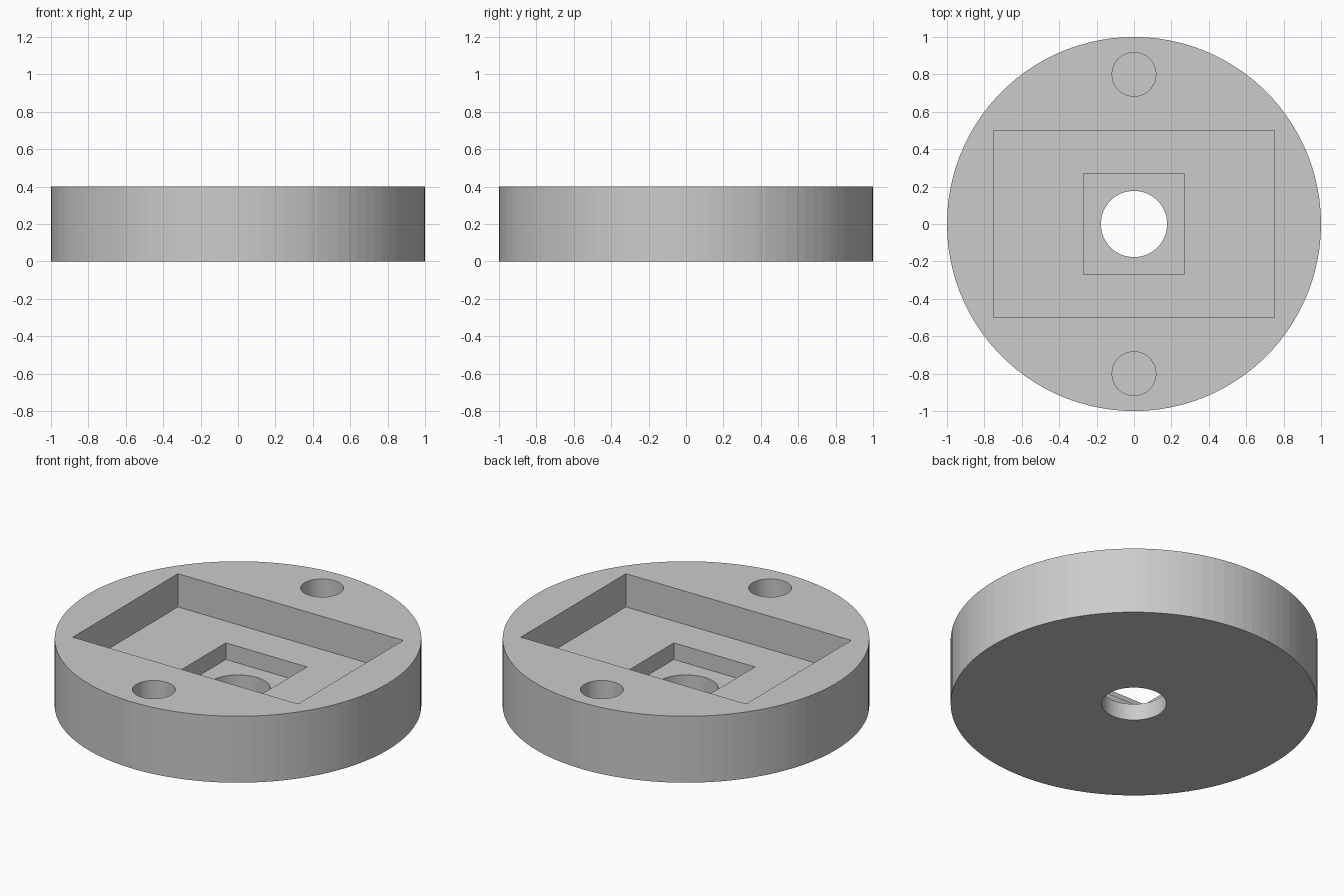
import bpy

if "Cube" in bpy.data.objects:
    bpy.data.objects.remove(bpy.data.objects["Cube"])

SIDES = 100

grey = bpy.data.materials.new("plain grey")
grey.diffuse_color = (0.6, 0.6, 0.6, 1)
grey.use_nodes = True
grey.node_tree.nodes["Principled BSDF"].inputs["Base Color"].default_value = grey.diffuse_color


def cylinder(name, radius, z0, z1, x=0, y=0):
    bpy.ops.mesh.primitive_cylinder_add(vertices=SIDES, radius=radius, depth=z1 - z0,
                                        location=(x, y, (z0 + z1) / 2))
    obj = bpy.context.object
    obj.name = name
    # Turn the corners onto the x axis
    obj.data.materials.append(grey)
    return obj


def box(name, width, length, z0, z1):
    bpy.ops.mesh.primitive_cube_add(size=1, location=(0, 0, (z0 + z1) / 2))
    obj = bpy.context.object
    obj.name = name
    obj.scale = (width, length, z1 - z0)
    obj.data.materials.append(grey)
    return obj


# Round base plate
base = cylinder("round_base", 1.0, 0, 0.4)

# Stepped pockets, centre through hole and two blind screw holes
cutters = [
    box("wide_pocket_cutter", 1.5, 1.0, 0.2, 0.6),
    box("square_pocket_cutter", 0.54, 0.54, 0.1, 0.5),
    cylinder("centre_hole_cutter", 0.177, -0.1, 0.3),
    cylinder("back_hole_cutter", 0.117, 0.2, 0.5, y=0.8),
    cylinder("front_hole_cutter", 0.117, 0.2, 0.5, y=-0.8),
]

for cutter in cutters:
    cutter.hide_render = True
    cutter.hide_set(True)
    cut = base.modifiers.new(cutter.name, 'BOOLEAN')
    cut.operation = 'DIFFERENCE'
    cut.solver = 'EXACT'
    cut.object = cutter

# Bake the cuts, then drop the cutters
bpy.context.view_layer.objects.active = base
for name in [m.name for m in base.modifiers]:
    bpy.ops.object.modifier_apply(modifier=name)
for cutter in cutters:
    bpy.data.objects.remove(cutter)
